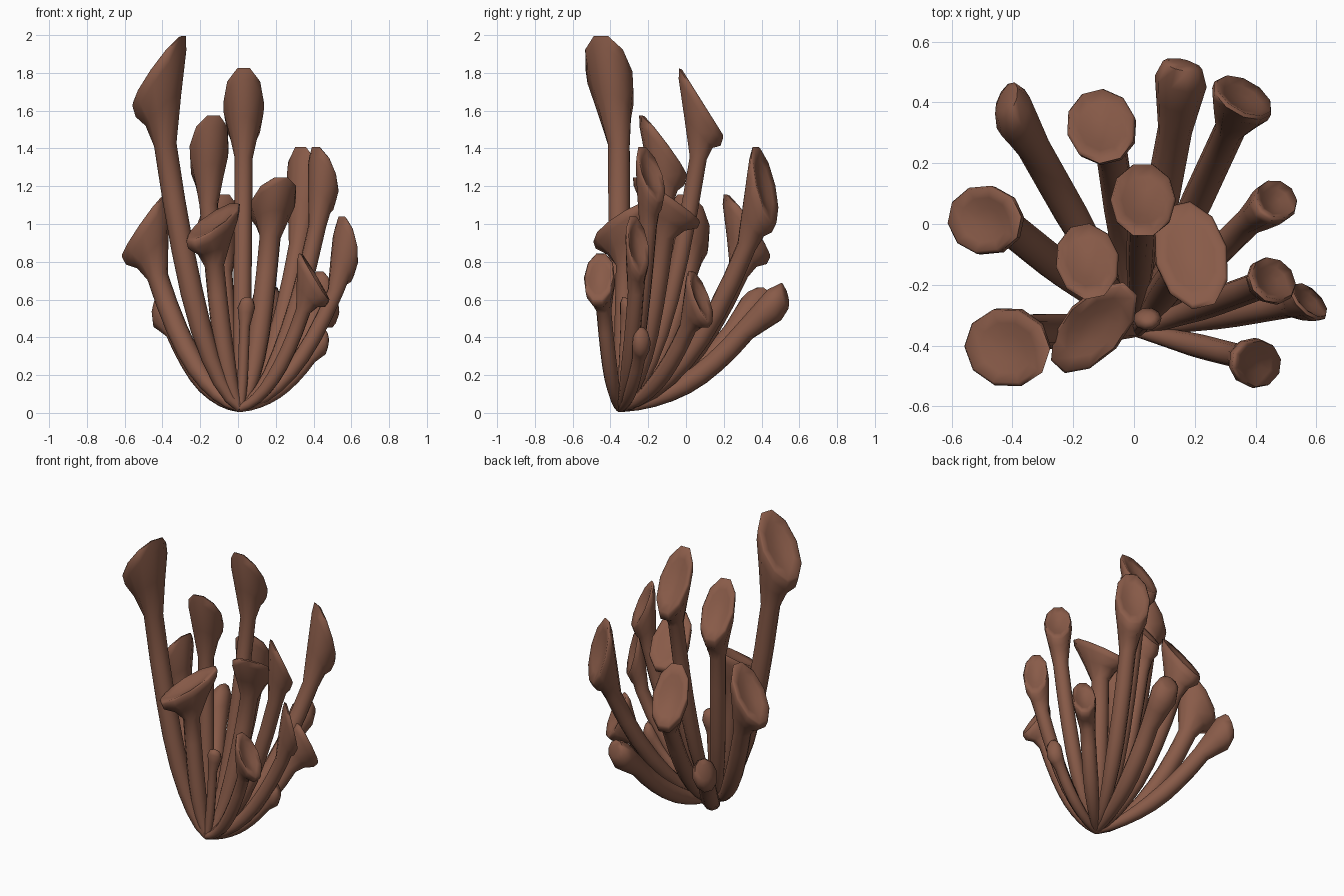
import bpy, bmesh, math
from mathutils import Vector

if "Cube" in bpy.data.objects:
    bpy.data.objects.remove(bpy.data.objects["Cube"])

SIDES = 10
BASE = Vector((0.01, -0.35, 0.025))
Z = Vector((0, 0, 1))

brown = bpy.data.materials.new("brown")
brown.diffuse_color = (0.25, 0.105, 0.066, 1)
brown.use_nodes = True
brown.node_tree.nodes["Principled BSDF"].inputs["Base Color"].default_value = brown.diffuse_color


def add_ring(bm, c, u, v):
    return [bm.verts.new(c + u * math.cos(a) + v * math.sin(a))
            for a in (2 * math.pi * (i + 0.5) / SIDES for i in range(SIDES))]


def trumpet(name, low, high, width, neck, r, bud=False):
    """Curved stalk from the shared base, flaring into a slanted elliptical cap.
    low/high = lowest and highest rim points, width = half width of the rim."""
    low, high, neck = Vector(low), Vector(high), Vector(neck)
    major, centre = (high - low) / 2, (high + low) / 2
    flat = Vector((major.x, major.y, 0)).normalized()
    side = Z.cross(flat)
    normal = major.cross(side).normalized()
    minor = side * width

    bm = bmesh.new()
    rings = []
    # stalk along a quadratic curve: outward first, then up
    run = Vector((neck.x - BASE.x, neck.y - BASE.y, 0))
    mid = BASE + run * 0.54 + Z * (neck.z * 0.1)
    steps = 8
    for i in range(steps + 1):
        t = i / steps
        p = BASE * (1 - t) ** 2 + mid * 2 * t * (1 - t) + neck * t * t
        d = ((mid - BASE) * (1 - t) + (neck - mid) * t).normalized()
        v = (side - d * side.dot(d)).normalized()
        u = v.cross(d)
        rad = 0.022 + (r - 0.022) * min(1, t * 1.8)
        rings.append(add_ring(bm, p, u * rad, v * rad))
    u, v = u * r, v * r
    if bud:
        # swollen bud with a small rounded end
        for t, s in ((0.45, 1.08), (0.75, 1.12)):
            rings.append(add_ring(bm, neck.lerp(centre, t), u.lerp(major, t) * s, v.lerp(minor, t) * s))
        profile = ((0.0, 0.78), (0.01, 0.45))
        tip_h = 0.012
    else:
        # flare, rounded lip and shallow dish of the cap
        rings.append(add_ring(bm, neck.lerp(centre, 0.48) - normal * 0.012, u.lerp(major, 0.42), v.lerp(minor, 0.5)))
        rings.append(add_ring(bm, neck.lerp(centre, 0.84) - normal * 0.014, major * 0.95, minor * 0.98))
        profile = ((-0.010, 1.0), (0.0, 0.93), (-0.010, 0.65), (-0.022, 0.35))
        tip_h = -0.026
    for h, s in profile:
        rings.append(add_ring(bm, centre + normal * h, major * s, minor * s))
    tip = bm.verts.new(centre + normal * tip_h)
    for a, b in zip(rings, rings[1:]):
        for i in range(SIDES):
            j = (i + 1) % SIDES
            bm.faces.new((a[i], a[j], b[j], b[i]))
    for i in range(SIDES):
        bm.faces.new((rings[-1][i], rings[-1][(i + 1) % SIDES], tip))
    bm.faces.new(rings[0][::-1])
    bmesh.ops.recalc_face_normals(bm, faces=bm.faces)

    me = bpy.data.meshes.new(name)
    bm.to_mesh(me)
    bm.free()
    me.materials.append(brown)
    ob = bpy.data.objects.new(name, me)
    bpy.context.collection.objects.link(ob)
    bpy.ops.object.select_all(action='DESELECT')
    ob.select_set(True)
    bpy.context.view_layer.objects.active = ob
    bpy.ops.object.shade_smooth_by_angle(angle=math.radians(75))


# open trumpets: name, low rim, high rim, half width, neck, stalk radius
trumpet("tallest_left_trumpet", (-.56, -.36, 1.62), (-.29, -.45, 2.01), .13, (-.385, -.355, 1.42), .06)
trumpet("front_left_trumpet", (-.26, -.48, .91), (-.01, -.21, 1.12), .10, (-.125, -.32, .78), .052)
trumpet("inner_left_trumpet", (-.18, .01, 1.25), (-.13, -.24, 1.59), .105, (-.155, -.12, 1.1), .05)
trumpet("far_left_trumpet", (-.62, .04, .82), (-.38, -.01, 1.17), .115, (-.425, 0, .72), .057)
trumpet("back_left_trumpet", (-.14, .45, .82), (-.08, .21, 1.17), .115, (-.08, .28, .74), .052)
trumpet("centre_trumpet", (.03, .21, 1.45), (.03, -.035, 1.84), .108, (.03, .065, 1.35), .048)
trumpet("inner_right_trumpet", (.145, .08, 1.01), (.23, -.275, 1.26), .12, (.17, -.12, .93), .057)
trumpet("back_right_trumpet", (.39, .47, .99), (.335, .375, 1.42), .108, (.32, .32, .88), .052)
trumpet("low_right_trumpet", (.505, .135, .47), (.435, .03, .76), .075, (.38, .01, .45), .047)
trumpet("tall_right_trumpet", (.505, -.13, 1.11), (.415, -.23, 1.42), .085, (.42, -.20, .99), .047)
trumpet("far_right_trumpet", (.605, -.225, .72), (.555, -.275, 1.05), .078, (.515, -.265, .64), .043)
trumpet("front_right_trumpet", (.49, -.47, .585), (.33, -.45, .855), .082, (.345, -.435, .54), .04)

# young closed buds
trumpet("back_bud", (.165, .545, .53), (.155, .50, .71), .085, (.135, .31, .43), .057, True)
trumpet("back_left_bud", (-.455, .42, .48), (-.385, .39, .69), .085, (-.33, .25, .43), .055, True)
trumpet("front_bud", (.045, -.275, .56), (.05, -.345, .62), .046, (.035, -.32, .46), .028, True)
trumpet("low_right_bud", (.475, -.225, .33), (.45, -.235, .47), .05, (.38, -.25, .29), .035, True)
